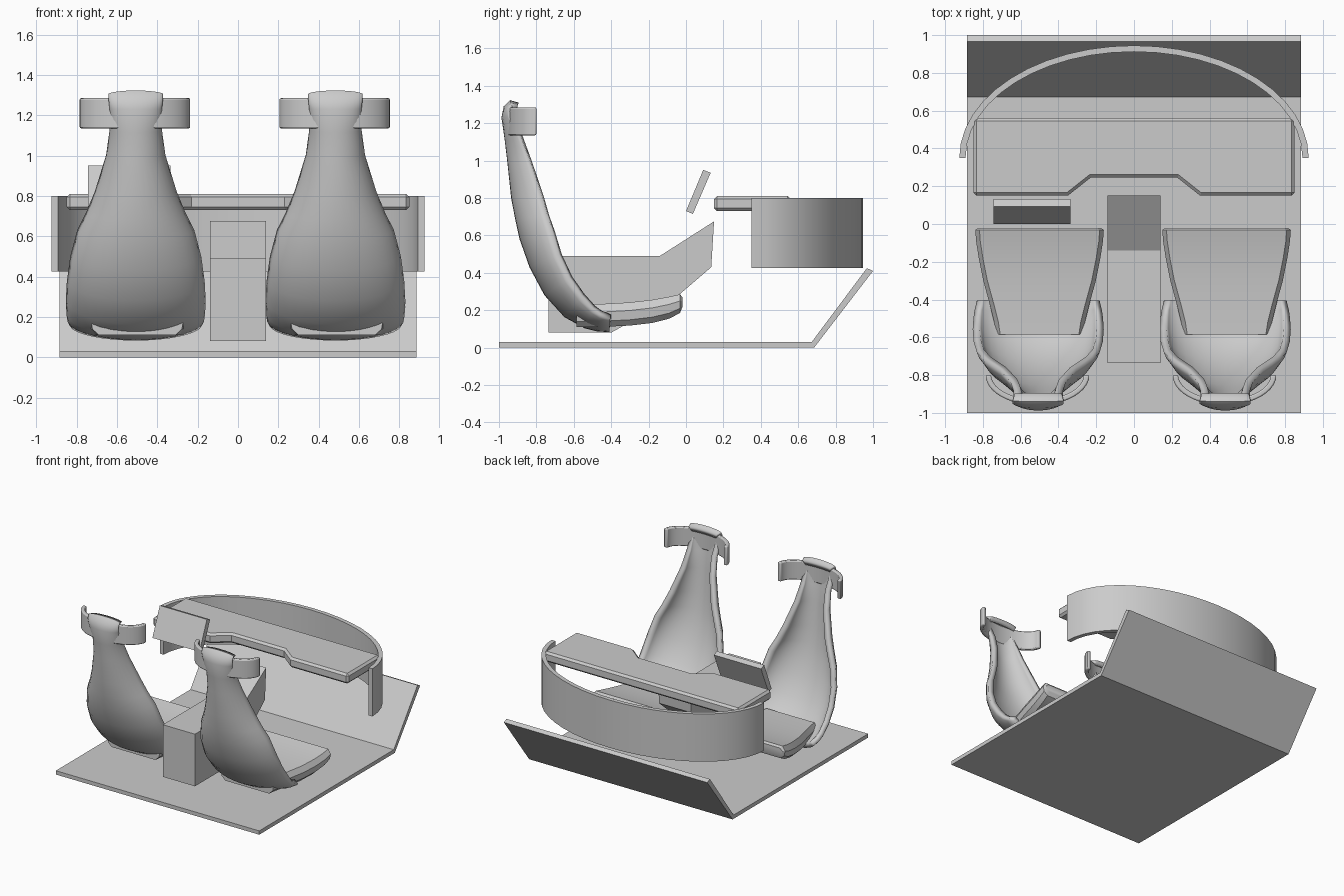
import bpy, bmesh, math
from mathutils import Vector

cube = bpy.data.objects.get("Cube")
if cube:
    bpy.data.objects.remove(cube, do_unlink=True)

grey = bpy.data.materials.new("plain grey")
grey.use_nodes = True
grey.diffuse_color = (0.6, 0.6, 0.6, 1)
grey.node_tree.nodes["Principled BSDF"].inputs["Base Color"].default_value = (0.6, 0.6, 0.6, 1)


def make(name, verts, faces, solid=True):
    bm = bmesh.new()
    vs = [bm.verts.new(v) for v in verts]
    for f in faces:
        bm.faces.new([vs[i] for i in f])
    if solid:
        bmesh.ops.recalc_face_normals(bm, faces=bm.faces)
    me = bpy.data.meshes.new(name)
    bm.to_mesh(me)
    bm.free()
    me.materials.append(grey)
    ob = bpy.data.objects.new(name, me)
    bpy.context.collection.objects.link(ob)
    return ob


def smooth(ob, angle=40):
    bpy.ops.object.select_all(action='DESELECT')
    ob.select_set(True)
    bpy.context.view_layer.objects.active = ob
    bpy.ops.object.shade_smooth_by_angle(angle=math.radians(angle))


def bevel(ob, width, segments=1):
    m = ob.modifiers.new("bevel", 'BEVEL')
    m.width, m.segments = width, segments
    m.limit_method, m.angle_limit = 'ANGLE', math.radians(50)


def prism(name, profile, lo, hi, axis):
    """Extrude a closed profile along x (profile is y, z) or z (profile is x, y)."""
    n = len(profile)
    place = (lambda p, h: (h, *p)) if axis == 'x' else (lambda p, h: (*p, h))
    verts = [place(p, h) for h in (lo, hi) for p in profile]
    faces = [list(range(n)), list(range(n, 2 * n))]
    faces += [[i, (i + 1) % n, n + (i + 1) % n, n + i] for i in range(n)]
    return make(name, verts, faces)


def curved_plate(name, cx, cy, a, b, t, z0, z1, steps):
    """Half-ellipse wall; the sign of b sets which way it bulges."""
    tb = math.copysign(t, b)
    angles = [math.pi * (i / steps - 0.5) for i in range(steps + 1)]
    outer = [(cx + a * math.sin(q), cy + b * math.cos(q)) for q in angles]
    inner = [(cx + (a - t) * math.sin(q), cy + (b - tb) * math.cos(q)) for q in angles]
    ob = prism(name, outer + inner[::-1], z0, z1, 'z')
    smooth(ob)
    return ob


# Floor with sloped toe board
prism("floor", [(-1, 0), (0.685, 0), (1.0, 0.41), (0.967, 0.425), (0.672, 0.03), (-1, 0.03)],
      -0.885, 0.885, 'x')

# Centre console
prism("console", [(-0.735, 0.08), (-0.735, 0.49), (-0.14, 0.49), (0.15, 0.675),
                  (0.135, 0.43), (-0.04, 0.28), (-0.40, 0.08)], -0.14, 0.14, 'x')

# Tilted display
prism("display", [(0, 0.73), (0.037, 0.715), (0.132, 0.935), (0.092, 0.95)], -0.745, -0.335, 'x')

# Dashboard shelf with a knee cut-out
half = [(0.23, 0.245), (0.35, 0.15), (0.85, 0.15), (0.85, 0.56)]
dash = prism("dashboard", half + [(-x, y) for x, y in reversed(half)], 0.73, 0.81, 'z')
bevel(dash, 0.016)

# Curved front wall
curved_plate("front_wall", 0, 0.35, 0.925, 0.595, 0.033, 0.425, 0.8, 24)

# Seat back stations, top to bottom: y, z, half width, curl depth
BACK = [(-0.895, 1.310, 0.125, 0.015), (-0.940, 1.323, 0.135, 0.02), (-0.975, 1.290, 0.135, 0.03),
        (-0.987, 1.230, 0.130, 0.05), (-0.970, 1.115, 0.130, 0.10), (-0.955, 0.990, 0.147, 0.14),
        (-0.935, 0.800, 0.203, 0.19), (-0.912, 0.680, 0.248, 0.20), (-0.890, 0.580, 0.290, 0.21),
        (-0.837, 0.430, 0.325, 0.20), (-0.757, 0.280, 0.342, 0.19), (-0.650, 0.163, 0.347, 0.17),
        (-0.543, 0.104, 0.343, 0.13), (-0.475, 0.087, 0.338, 0.105), (-0.410, 0.083, 0.325, 0.08)]


def seat_back(name, cx, cols=16):
    path = [Vector(s[:2]) for s in BACK]
    verts = []
    for i, (y, z, hw, curl) in enumerate(BACK):
        t = (path[min(i + 1, len(path) - 1)] - path[max(i - 1, 0)]).normalized()
        n = Vector((-t.y, t.x))
        for j in range(cols + 1):
            q = math.radians(82) * (2 * j / cols - 1)
            p = path[i] + n * curl * (1 - math.cos(q))
            verts.append((cx + hw * math.sin(q) / math.sin(math.radians(82)), p.x, p.y))
    w = cols + 1
    faces = [(i * w + j, i * w + j + 1, (i + 1) * w + j + 1, (i + 1) * w + j)
             for i in range(len(BACK) - 1) for j in range(cols)]
    ob = make(name, verts, faces, solid=False)
    m = ob.modifiers.new("thickness", 'SOLIDIFY')
    m.thickness, m.offset = 0.04, 1
    smooth(ob, 50)


# Cushion stations, front to rear: y, half width, top z, bottom z
CUSHION = [(-0.020, 0.325, 0.270, 0.215), (-0.032, 0.340, 0.285, 0.185), (-0.09, 0.336, 0.272, 0.155),
           (-0.18, 0.322, 0.256, 0.132), (-0.30, 0.298, 0.242, 0.118), (-0.42, 0.265, 0.235, 0.112),
           (-0.52, 0.240, 0.231, 0.110), (-0.585, 0.230, 0.230, 0.110)]


def cushion(name, cx):
    verts = []
    for y, hw, zt, zb in CUSHION:
        h = zt - zb
        side = [(hw - 0.04, zb), (hw - 0.008, zb + 0.25 * h), (hw, zt - 0.35 * h), (hw - 0.022, zt)]
        verts += [(cx + x, y, z) for x, z in side]
        verts += [(cx - x, y, z) for x, z in reversed(side)]
    n, rows = 8, len(CUSHION)
    faces = [(i * n + j, i * n + (j + 1) % n, (i + 1) * n + (j + 1) % n, (i + 1) * n + j)
             for i in range(rows - 1) for j in range(n)]
    faces += [tuple(range(n)), tuple(range((rows - 1) * n, rows * n))]
    smooth(make(name, verts, faces), 30)


# Two seats with wrap-around headrests
for side, cx in (("right", -0.507), ("left", 0.483)):
    seat_back(side + "_seat_back", cx)
    cushion(side + "_seat_cushion", cx + 0.007)
    rest = curved_plate(side + "_headrest", cx - 0.004, -0.80, 0.275, -0.16, 0.03, 1.135, 1.285, 20)
    bevel(rest, 0.008, 2)
